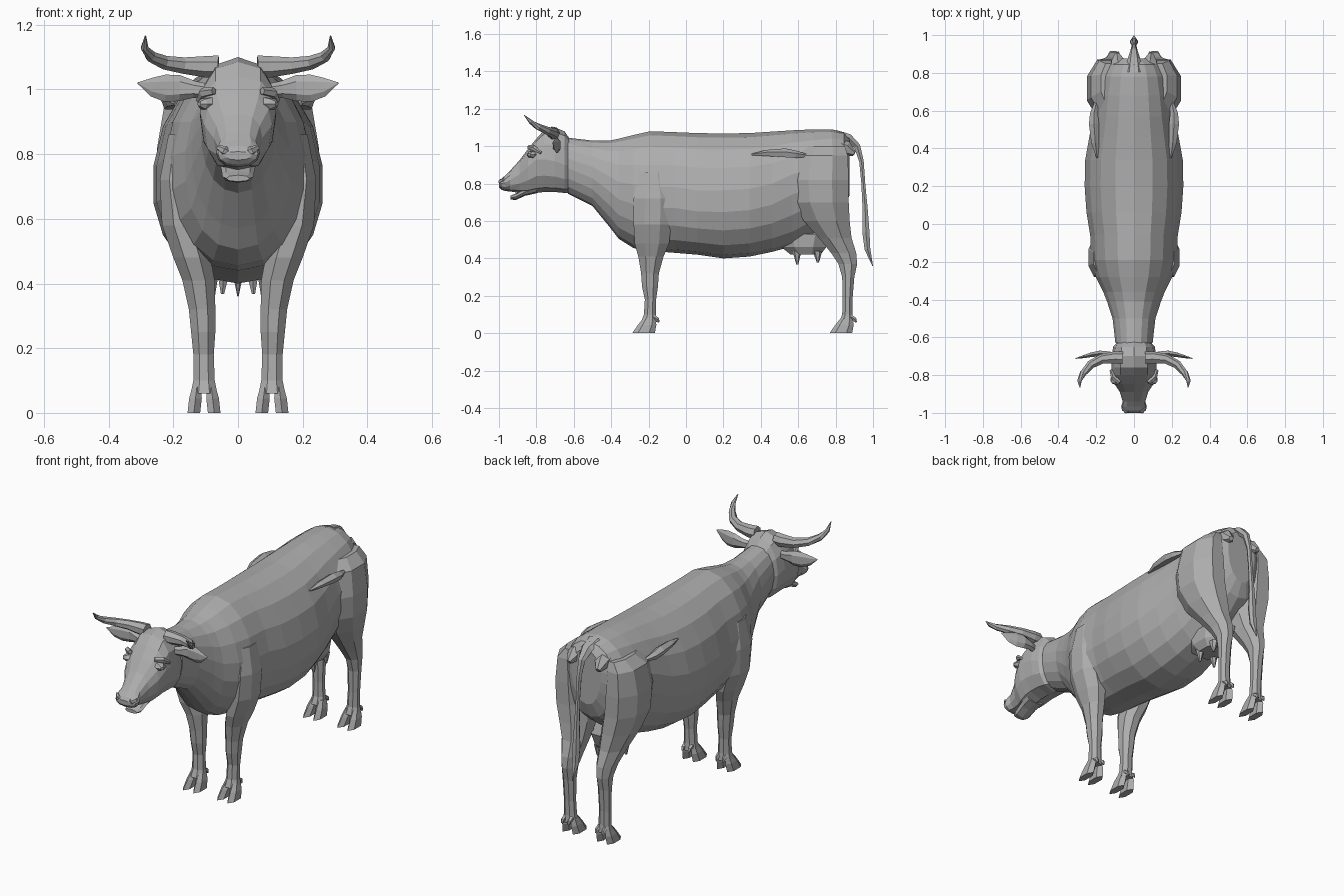
import bpy, bmesh, math
from mathutils import Vector

hide = bpy.data.materials.new("grey hide")
hide.diffuse_color = (0.42, 0.42, 0.42, 1)


def loft(name, rings, mirror=False):
    """Skin a list of point rings into a closed flat-faced object."""
    bm = bmesh.new()
    vs = [[bm.verts.new(p) for p in r] for r in rings]
    n = len(rings[0])
    for a, b in zip(vs, vs[1:]):
        for i in range(n):
            j = (i + 1) % n
            bm.faces.new((a[i], a[j], b[j], b[i]))
    bm.faces.new(vs[0])
    bm.faces.new(vs[-1])
    bmesh.ops.recalc_face_normals(bm, faces=bm.faces)
    me = bpy.data.meshes.new(name)
    bm.to_mesh(me)
    bm.free()
    me.materials.append(hide)
    ob = bpy.data.objects.new(name, me)
    bpy.context.collection.objects.link(ob)
    if mirror:
        ob.modifiers.new("mirror", 'MIRROR').use_mirror_merge = False
    return ob


def angles(n):
    return [2 * math.pi * i / n for i in range(n)]


def egg_ring(y, top, bottom, width, mid, n, p=1.0):
    """Upright section whose widest point sits at height mid."""
    pts = []
    for a in angles(n):
        s, c = math.sin(a), math.cos(a)
        x = width * math.copysign(abs(s) ** p, s)
        pts.append((x, y, mid + c * ((top - mid) if c > 0 else (mid - bottom))))
    return pts


def leg_ring(z, x0, x1, y0, y1, n=8, tilt=0.0):
    """Level section given by its limits; tilt raises the outer side."""
    cx, cy, rx, ry = (x0 + x1) / 2, (y0 + y1) / 2, (x1 - x0) / 2, (y1 - y0) / 2
    k = 1 / math.cos(math.pi / n)
    return [(cx + rx * k * math.cos(a + math.pi / n), cy + ry * k * math.sin(a + math.pi / n),
             z + tilt * math.cos(a)) for a in angles(n)]


def tube(name, path, n=6, side=(0, 1, 0), mirror=False):
    """path: (x, y, z, radius along side, radius across)."""
    pts = [Vector(p[:3]) for p in path]
    rings = []
    for i, p in enumerate(path):
        t = (pts[min(i + 1, len(pts) - 1)] - pts[max(i - 1, 0)]).normalized()
        u = Vector(side)
        u = (u - t * u.dot(t)).normalized()
        v = t.cross(u)
        rings.append([pts[i] + u * p[3] * math.cos(a) + v * p[4] * math.sin(a) for a in angles(n)])
    return loft(name, rings, mirror)


# trunk and neck: y, top, bottom, half width, height of widest point
trunk = [(-0.63, 1.045, 0.745, 0.10, 0.91), (-0.50, 1.03, 0.68, 0.115, 0.86),
         (-0.41, 1.03, 0.57, 0.145, 0.80), (-0.36, 1.04, 0.505, 0.165, 0.76),
         (-0.28, 1.06, 0.455, 0.205, 0.74), (-0.19, 1.08, 0.44, 0.23, 0.72),
         (-0.06, 1.075, 0.43, 0.235, 0.72), (0.06, 1.07, 0.42, 0.255, 0.70),
         (0.20, 1.068, 0.40, 0.265, 0.70), (0.34, 1.07, 0.41, 0.262, 0.71),
         (0.46, 1.078, 0.435, 0.24, 0.74), (0.57, 1.085, 0.465, 0.22, 0.80),
         (0.68, 1.09, 0.53, 0.205, 0.84), (0.78, 1.09, 0.60, 0.185, 0.88),
         (0.845, 1.075, 0.66, 0.15, 0.90), (0.875, 1.04, 0.74, 0.09, 0.92)]
loft("body", [egg_ring(*r, 18, 0.92) for r in trunk])

# head
skull = [(-0.615, 1.03, 0.75, 0.08, 0.90), (-0.65, 1.08, 0.75, 0.11, 0.90),
         (-0.70, 1.10, 0.755, 0.118, 0.92), (-0.76, 1.085, 0.755, 0.118, 0.93),
         (-0.80, 1.04, 0.75, 0.118, 0.93), (-0.845, 0.985, 0.745, 0.105, 0.89),
         (-0.89, 0.925, 0.75, 0.075, 0.85), (-0.94, 0.87, 0.758, 0.06, 0.82),
         (-0.965, 0.845, 0.76, 0.068, 0.805), (-0.988, 0.825, 0.768, 0.062, 0.80),
         (-1.0, 0.808, 0.782, 0.04, 0.795)]
loft("head", [egg_ring(*r, 12, 0.75) for r in skull])
jaw = [(-0.80, 0.80, 0.748, 0.06, 0.775), (-0.86, 0.775, 0.735, 0.052, 0.755),
       (-0.91, 0.748, 0.712, 0.048, 0.73), (-0.938, 0.735, 0.715, 0.036, 0.725)]
loft("lower_jaw", [egg_ring(*r, 8, 0.8) for r in jaw])

# face details
tube("eye", [(0.085, -0.815, 0.955, 0.03, 0.024), (0.108, -0.83, 0.955, 0.026, 0.018),
             (0.12, -0.838, 0.955, 0.010, 0.008)], 6, mirror=True)
tube("brow", [(0.075, -0.84, 0.995, 0.012, 0.012), (0.108, -0.815, 0.99, 0.016, 0.014),
              (0.122, -0.775, 0.965, 0.008, 0.008)], 5, side=(0, 0, 1), mirror=True)
tube("nostril", [(0.025, -0.985, 0.80, 0.012, 0.010), (0.042, -0.992, 0.81, 0.015, 0.012),
                 (0.062, -0.975, 0.822, 0.008, 0.006)], 6, side=(0, 0, 1), mirror=True)

# horns and ears
tube("horn", [(0.06, -0.71, 1.07, 0.035, 0.036), (0.10, -0.708, 1.07, 0.034, 0.034),
              (0.17, -0.715, 1.074, 0.027, 0.026), (0.23, -0.745, 1.084, 0.023, 0.022),
              (0.27, -0.79, 1.103, 0.018, 0.018), (0.289, -0.83, 1.13, 0.012, 0.012),
              (0.286, -0.865, 1.166, 0.002, 0.002)], 7, mirror=True)
tube("ear", [(0.09, -0.70, 0.995, 0.022, 0.016), (0.135, -0.69, 1.0, 0.026, 0.018),
             (0.18, -0.685, 1.004, 0.040, 0.017), (0.225, -0.692, 1.004, 0.042, 0.014),
             (0.265, -0.702, 1.008, 0.030, 0.009), (0.31, -0.712, 1.02, 0.002, 0.002)],
     6, side=(0, 0, 1), mirror=True)

# front legs, running up into the shoulder
front = [(0.86, 0.15, 0.215, -0.25, -0.11), (0.72, 0.14, 0.242, -0.28, -0.075),
         (0.58, 0.11, 0.235, -0.28, -0.08), (0.48, 0.085, 0.20, -0.275, -0.09),
         (0.41, 0.072, 0.172, -0.255, -0.12), (0.32, 0.07, 0.152, -0.24, -0.145),
         (0.25, 0.07, 0.145, -0.235, -0.15), (0.18, 0.075, 0.138, -0.22, -0.16),
         (0.10, 0.072, 0.138, -0.225, -0.16), (0.06, 0.064, 0.146, -0.24, -0.155)]
loft("front_leg", [leg_ring(*r) for r in front], True)

# hind legs, running up into the thigh
hind = [(1.0, 0.09, 0.175, 0.64, 0.85), (0.95, 0.08, 0.228, 0.59, 0.865),
        (0.82, 0.06, 0.25, 0.565, 0.87), (0.70, 0.05, 0.245, 0.575, 0.87),
        (0.60, 0.045, 0.215, 0.63, 0.875), (0.51, 0.05, 0.18, 0.71, 0.885),
        (0.43, 0.06, 0.155, 0.775, 0.91), (0.37, 0.07, 0.145, 0.815, 0.915),
        (0.30, 0.075, 0.142, 0.835, 0.90), (0.18, 0.078, 0.138, 0.838, 0.89),
        (0.10, 0.074, 0.138, 0.835, 0.89), (0.06, 0.066, 0.146, 0.82, 0.895)]
loft("hind_leg", [leg_ring(*r) for r in hind], True)

# split hooves and dewclaws
for part, y in (("front", -0.225), ("hind", 0.83)):
    for side, x0, x1, out in (("inner", 0.064, 0.103, -0.010), ("outer", 0.107, 0.146, 0.010)):
        loft(f"{part}_{side}_hoof",
             [leg_ring(0.085, x0 + 0.006, x1 - 0.006, y + 0.005, y + 0.055, 6),
              leg_ring(0.045, x0 + out / 2, x1 + out / 2, y - 0.025, y + 0.06, 6),
              leg_ring(0.0, x0 + out, x1 + out, y - 0.055, y + 0.05, 6)], True)
        xc = 0.105 + out * 2
        tube(f"{part}_{side}_dewclaw",
             [(xc, y + 0.05, 0.088, 0.012, 0.012), (xc, y + 0.072, 0.075, 0.011, 0.011),
              (xc, y + 0.08, 0.058, 0.005, 0.005)], 5, side=(1, 0, 0), mirror=True)

# hip bones: wedges overhanging the flank
tube("hip_bone", [(0.195, 0.35, 0.955, 0.004, 0.004), (0.205, 0.43, 0.962, 0.018, 0.022),
                  (0.212, 0.53, 0.962, 0.026, 0.028), (0.212, 0.585, 0.955, 0.022, 0.022),
                  (0.20, 0.64, 0.95, 0.01, 0.01)], 5, side=(0, 0, 1), mirror=True)
# rump points beside the tail
tube("rump_point", [(0.075, 0.80, 1.00, 0.05, 0.05), (0.085, 0.86, 0.985, 0.04, 0.04),
                    (0.09, 0.90, 0.96, 0.014, 0.014)], 6, side=(0, 0, 1), mirror=True)

# tail with tuft
tube("tail", [(0, 0.80, 1.065, 0.05, 0.025), (0, 0.87, 1.045, 0.035, 0.024),
              (0, 0.915, 1.0, 0.02, 0.02), (0, 0.938, 0.92, 0.014, 0.014),
              (0, 0.948, 0.80, 0.012, 0.012), (0, 0.958, 0.66, 0.015, 0.016),
              (0, 0.962, 0.54, 0.022, 0.022), (0, 0.970, 0.45, 0.020, 0.018),
              (0, 0.998, 0.36, 0.002, 0.002)], 6, side=(1, 0, 0))

# udder and teats
loft("udder", [leg_ring(0.53, -0.09, 0.09, 0.48, 0.78), leg_ring(0.46, -0.085, 0.085, 0.51, 0.75),
               leg_ring(0.42, -0.06, 0.06, 0.56, 0.72)])
for part, y, tip in (("front", 0.595, 0.368), ("rear", 0.705, 0.378)):
    loft(f"{part}_teat", [leg_ring(0.44, 0.025, 0.065, y - 0.025, y + 0.02, 6),
                          leg_ring(0.41, 0.032, 0.06, y - 0.015, y + 0.013, 6),
                          leg_ring(tip, 0.043, 0.053, y - 0.005, y + 0.005, 6)], True)
